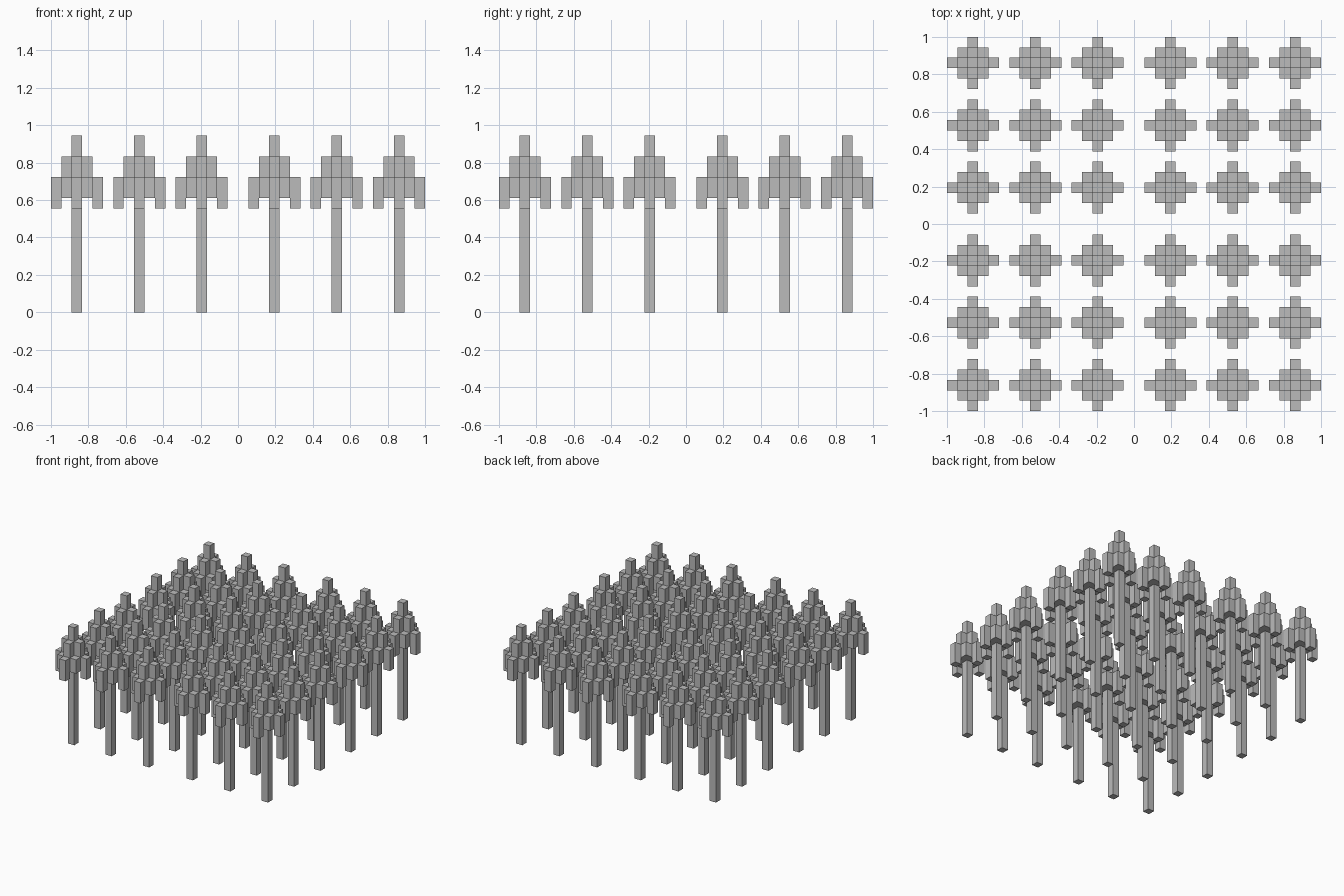
import bpy
import bmesh
from mathutils import Matrix, Vector

U = 1 / 18  # one block of the blocky trees

if "Cube" in bpy.data.objects:
    bpy.data.objects.remove(bpy.data.objects["Cube"], do_unlink=True)

grey = bpy.data.materials.new("plain grey")
grey.use_nodes = True
colour = (0.5, 0.5, 0.5, 1)
grey.diffuse_color = colour
grey.node_tree.nodes["Principled BSDF"].inputs["Base Color"].default_value = colour


def block_mesh(name, blocks):
    """Mesh of boxes, each given as (x, y, width, depth, bottom, top) in blocks."""
    bm = bmesh.new()
    for x, y, width, depth, bottom, top in blocks:
        place = Matrix.Translation(Vector((x, y, (bottom + top) / 2)) * U)
        size = Matrix.Diagonal((width * U, depth * U, (top - bottom) * U, 1))
        bmesh.ops.create_cube(bm, size=1, matrix=place @ size)
    mesh = bpy.data.meshes.new(name)
    bm.to_mesh(mesh)
    bm.free()
    mesh.materials.append(grey)
    return mesh


sides = [(1, 0), (-1, 0), (0, 1), (0, -1)]

# Parts of one tree, shared by every copy
parts = {
    "trunk": block_mesh("trunk", [(0, 0, 1, 1, 0, 11)]),
    "lower_foliage": block_mesh("lower_foliage", [(0, 0, 3, 3, 11, 13)]),
    "hanging_leaves": block_mesh(
        "hanging_leaves", [(2 * x, 2 * y, 1, 1, 10, 13) for x, y in sides]),
    "upper_foliage": block_mesh(
        "upper_foliage", [(x, y, 1, 1, 13, 15) for x, y in sides]),
    "treetop": block_mesh("treetop", [(0, 0, 1, 1, 13, 17)]),
}

# Six by six grove with a wider path through the middle each way
rows = [sign * r for sign in (-1, 1) for r in (3.5, 9.5, 15.5)]
for x in rows:
    for y in rows:
        for name, mesh in parts.items():
            part = bpy.data.objects.new(name, mesh)
            part.location = (x * U, y * U, 0)
            bpy.context.collection.objects.link(part)
